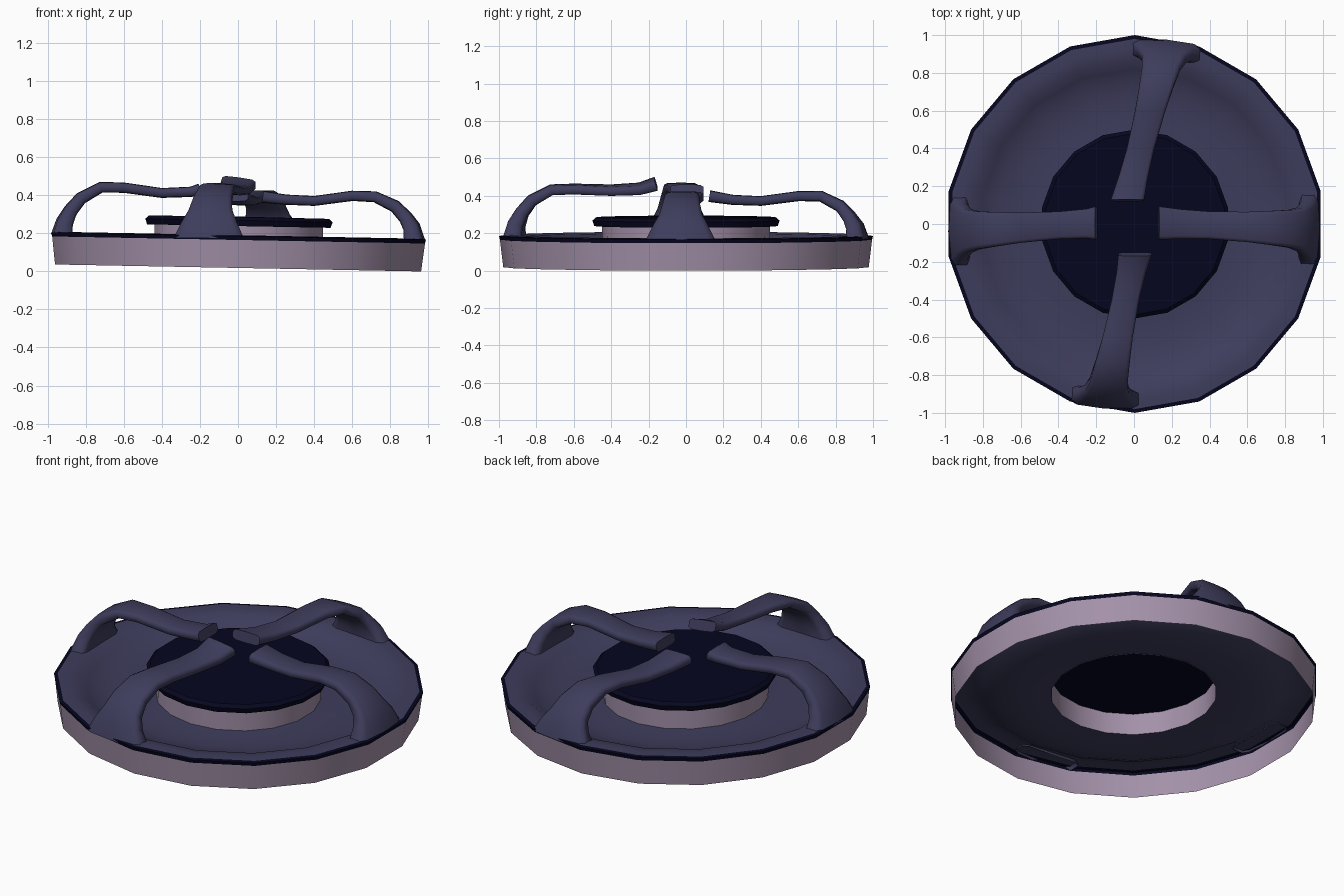
import bpy, bmesh, math
from mathutils import Vector, Matrix

if "Cube" in bpy.data.objects:
    bpy.data.objects.remove(bpy.data.objects["Cube"])

SIDES = 18
TILT = Matrix.Rotation(0.019, 4, 'Y')   # whole body leans slightly to the right


def mat(name, col):
    m = bpy.data.materials.new(name)
    m.diffuse_color = (*col, 1)
    m.use_nodes = True
    m.node_tree.nodes["Principled BSDF"].inputs["Base Color"].default_value = m.diffuse_color
    return m


mauve = mat("pale_mauve", (0.37, 0.285, 0.40))
slate = mat("slate_purple", (0.048, 0.046, 0.107))
navy = mat("dark_navy", (0.0018, 0.0018, 0.014))


def finish(name, bm, material, angle):
    me = bpy.data.meshes.new(name)
    bm.to_mesh(me)
    bm.free()
    me.materials.append(material)
    ob = bpy.data.objects.new(name, me)
    bpy.context.collection.objects.link(ob)
    bpy.ops.object.select_all(action='DESELECT')
    ob.select_set(True)
    bpy.context.view_layer.objects.active = ob
    bpy.ops.object.shade_smooth_by_angle(angle=math.radians(angle))
    return ob


def lathe(name, profile, material, angle=35):
    """Revolve (radius, z) points; radius 0 closes to a centre point."""
    bm = bmesh.new()
    rings = []
    for r, z in profile:
        if r == 0:
            rings.append([bm.verts.new((0, 0, z))] * SIDES)
        else:
            rings.append([bm.verts.new((r * math.cos(a), r * math.sin(a), z))
                          for a in (math.pi / 2 + 2 * math.pi * i / SIDES
                                    for i in range(SIDES))])
    for a, b in zip(rings, rings[1:]):
        for i in range(SIDES):
            j = (i + 1) % SIDES
            vs = list(dict.fromkeys((a[i], a[j], b[j], b[i])))
            bm.faces.new(vs)
    bm.transform(TILT)
    return finish(name, bm, material, angle)


# Body: outer wall, dark rim, dished plate, hub collar and cap
lathe("outer_wall", [(0.977, 0.018), (0.995, 0.165)], mauve)
lathe("rim_band", [(0.995, 0.165), (1.0, 0.185), (0.98, 0.188)], navy)
lathe("dished_plate", [(0.98, 0.188), (0.93, 0.190), (0.87, 0.182), (0.82, 0.150),
                       (0.75, 0.120), (0.65, 0.105), (0.54, 0.104), (0.447, 0.112)],
      slate, 60)
lathe("hub_collar", [(0.447, 0.110), (0.45, 0.242)], mauve)
lathe("hub_cap", [(0, 0.238), (0.44, 0.238), (0.49, 0.238), (0.5, 0.268),
                  (0.48, 0.285), (0, 0.288)], navy)

# Arms: shared station widths, individual heights and sideways drift
REACH = [0.93, 0.912, 0.88, 0.825, 0.72, 0.60, 0.40, 0.25]
WIDTH = [0.185, 0.145, 0.115, 0.10, 0.09, 0.08, 0.073, 0.078, 0.088]
THICK = [0.05, 0.042, 0.035, 0.031, 0.027, 0.025, 0.024, 0.025, 0.029]
CURVE = [.5, .4, .3, .1, 0, 0, 0, 0, 0]      # base follows the round rim
SECTION = [(1, -.65), (1, .65), (.8, 1), (0, 1.08), (-.8, 1), (-1, .65),
           (-1, -.65), (-.8, -1), (0, -1.08), (.8, -1)]


def arm(name, direction, heights, tip, base_shift, tip_shift, roll=0.0):
    out = Vector((*direction, 0))
    side = Vector((abs(direction[1]), abs(direction[0]), 0))  # +x or +y
    reach = REACH + [tip]
    n = len(reach)
    bm = bmesh.new()
    rings = []
    for k in range(n):
        a, b = max(k - 1, 0), min(k + 1, n - 1)
        ds, dz = reach[b] - reach[a], heights[b] - heights[a]
        d = math.hypot(ds, dz)
        ns, nz = dz / d, -ds / d                  # outward normal of the path
        if k == 0:
            ns, nz = 1, 0                         # foot sits flat on the rim
        f = (reach[k] - tip) / (reach[0] - tip)
        c = tip_shift + (base_shift - tip_shift) * f
        ring = []
        for u, v in SECTION:
            lat = c + u * WIDTH[k]
            s = reach[k] + ns * v * THICK[k] - CURVE[k] * lat * lat / 1.9
            z = heights[k] + nz * v * THICK[k] + u * roll * (1 - f)
            ring.append(bm.verts.new(out * s + side * lat + Vector((0, 0, z))))
        rings.append(ring)
    m = len(SECTION)
    for a, b in zip(rings, rings[1:]):
        for i in range(m):
            bm.faces.new((a[i], a[(i + 1) % m], b[(i + 1) % m], b[i]))
    bm.faces.new(rings[-1])
    bmesh.ops.recalc_face_normals(bm, faces=bm.faces)
    finish(name, bm, slate, 75)


arm("right_arm", (1, 0), [.165, .235, .285, .342, .392, .397, .37, .377, .392],
    0.13, -0.03, 0.005)
arm("left_arm", (-1, 0), [.195, .26, .32, .385, .442, .440, .412, .418, .43],
    0.20, -0.04, 0.005)
arm("front_arm", (0, -1), [.175, .25, .31, .375, .432, .436, .43, .437, .464],
    0.16, -0.155, 0.005, -0.012)
arm("back_arm", (0, 1), [.17, .235, .285, .345, .398, .398, .372, .378, .398],
    0.125, 0.17, -0.035)
